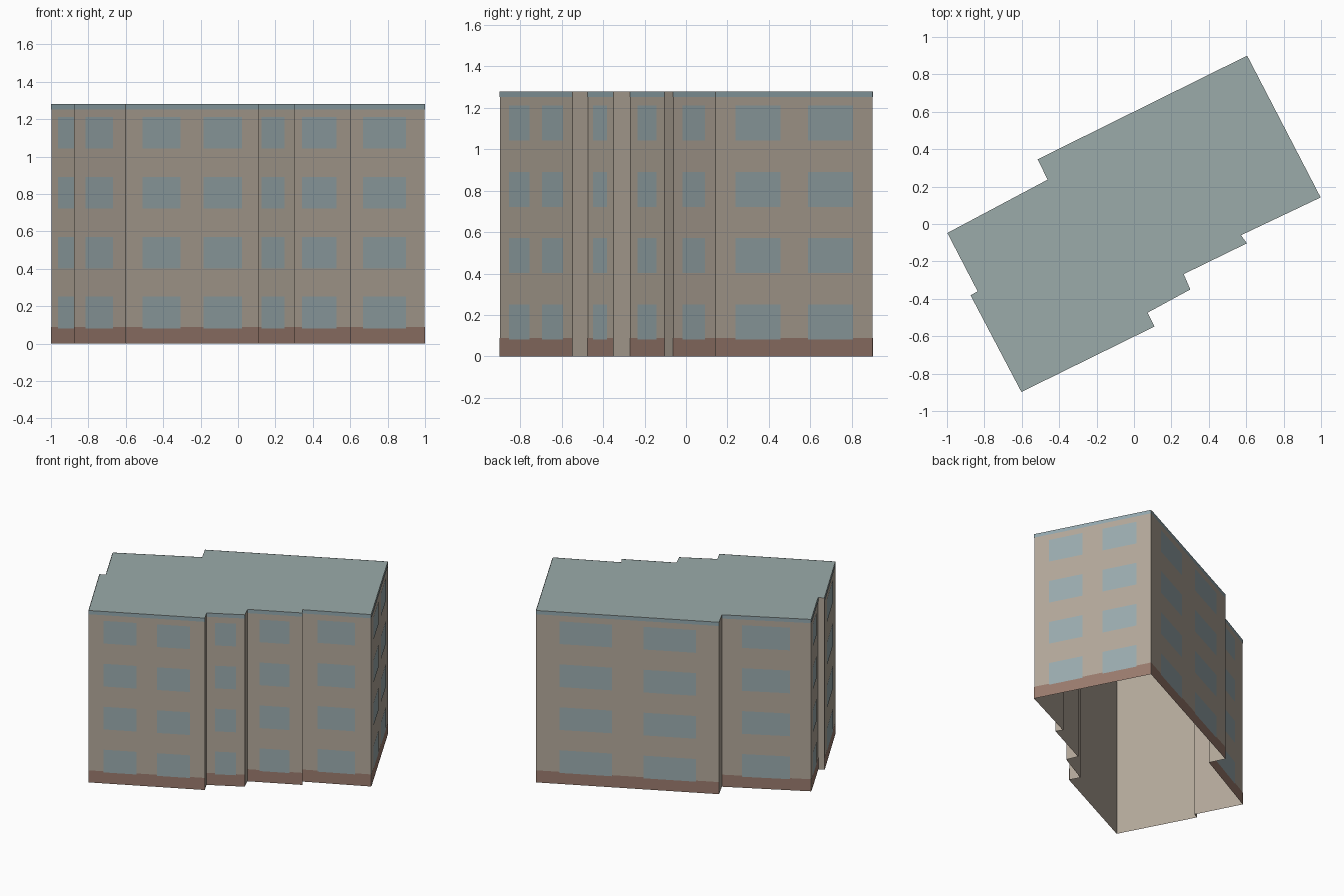
import bpy, bmesh
from mathutils import Vector

cube = bpy.data.objects.get("Cube")
if cube:
    bpy.data.objects.remove(cube)

HEIGHT, FLOORS = 1.28, 4
STOREY = HEIGHT / FLOORS
SILL, HEAD = 0.082, 0.251      # window limits within a storey
PLINTH, TRIM = 0.09, 1.253     # top of plinth, bottom of roof trim
OFFSET = 0.002                 # how far the plates stand off the walls


def material(name, rgb):
    """Flat material from an 8-bit display colour."""
    lin = [((c / 255 + 0.055) / 1.055) ** 2.4 for c in rgb] + [1.0]
    m = bpy.data.materials.new(name)
    m.use_nodes = True
    m.diffuse_color = lin
    m.node_tree.nodes["Principled BSDF"].inputs["Base Color"].default_value = lin
    return m


wall_mat = material("beige wall", (179, 168, 154))
window_mat = material("blue grey window", (154, 171, 174))
plinth_mat = material("brown plinth", (154, 123, 110))
trim_mat = material("blue roof trim", (147, 168, 174))
roof_mat = material("grey green roof", (155, 171, 170))

# Window spans along a wall, as fractions of its length
PAIR = [(0.128, 0.414), (0.587, 0.875)]
SINGLE = [(0.223, 0.765)]
PLAIN = []

# Footprint corners, anticlockwise, with the windows of the wall that starts there
FOOTPRINT = [
    ((-0.602, -0.898), PAIR),
    ((0.110, -0.548), PLAIN),
    ((0.073, -0.474), SINGLE),
    ((0.301, -0.350), PLAIN),
    ((0.266, -0.268), SINGLE),
    ((0.604, -0.103), PLAIN),
    ((0.572, -0.060), SINGLE),
    ((0.998, 0.142), PAIR),
    ((0.605, 0.900), PAIR),
    ((-0.515, 0.346), PLAIN),
    ((-0.462, 0.237), SINGLE),
    ((-0.998, -0.048), SINGLE),
    ((-0.836, -0.360), PLAIN),
    ((-0.874, -0.381), SINGLE),
]
corners = [Vector(p) for p, _ in FOOTPRINT]
sides = list(zip(corners, corners[1:] + corners[:1], [s for _, s in FOOTPRINT]))


def make_object(name, bm, mat):
    bmesh.ops.remove_doubles(bm, verts=bm.verts, dist=0.0002)
    mesh = bpy.data.meshes.new(name)
    bm.to_mesh(mesh)
    bm.free()
    mesh.materials.append(mat)
    obj = bpy.data.objects.new(name, mesh)
    bpy.context.collection.objects.link(obj)


def add_panel(bm, a, b, low, high):
    """Upright rectangle from plan point a to b."""
    ring = [(a, low), (b, low), (b, high), (a, high)]
    bm.faces.new([bm.verts.new((p.x, p.y, z)) for p, z in ring])


# Plain shell, open underneath
shell = bmesh.new()
for start, end, _ in sides:
    add_panel(shell, start, end, 0.0, HEIGHT)
make_object("wall_shell", shell, wall_mat)

# Painted plates on the long walls: windows, plinth between them, roof trim
windows, plinth, trim = bmesh.new(), bmesh.new(), bmesh.new()
for start, end, spans in sides:
    if not spans:
        continue
    along = (end - start).normalized()
    out = Vector((along.y, -along.x)) * OFFSET
    a, b = start + out, end + out
    add_panel(trim, a, b, TRIM, HEIGHT)
    add_panel(plinth, a, b, 0.0, SILL)
    edges = [0.0] + [t for span in spans for t in span] + [1.0]
    for t0, t1 in zip(edges[::2], edges[1::2]):
        add_panel(plinth, a.lerp(b, t0), a.lerp(b, t1), SILL, PLINTH)
    for t0, t1 in spans:
        for k in range(FLOORS):
            add_panel(windows, a.lerp(b, t0), a.lerp(b, t1),
                      k * STOREY + SILL, k * STOREY + HEAD)
make_object("windows", windows, window_mat)
make_object("plinth", plinth, plinth_mat)
make_object("roof_trim", trim, trim_mat)

# Flat roof
roof = bmesh.new()
roof.faces.new([roof.verts.new((p.x, p.y, HEIGHT)) for p in corners])
make_object("roof", roof, roof_mat)
